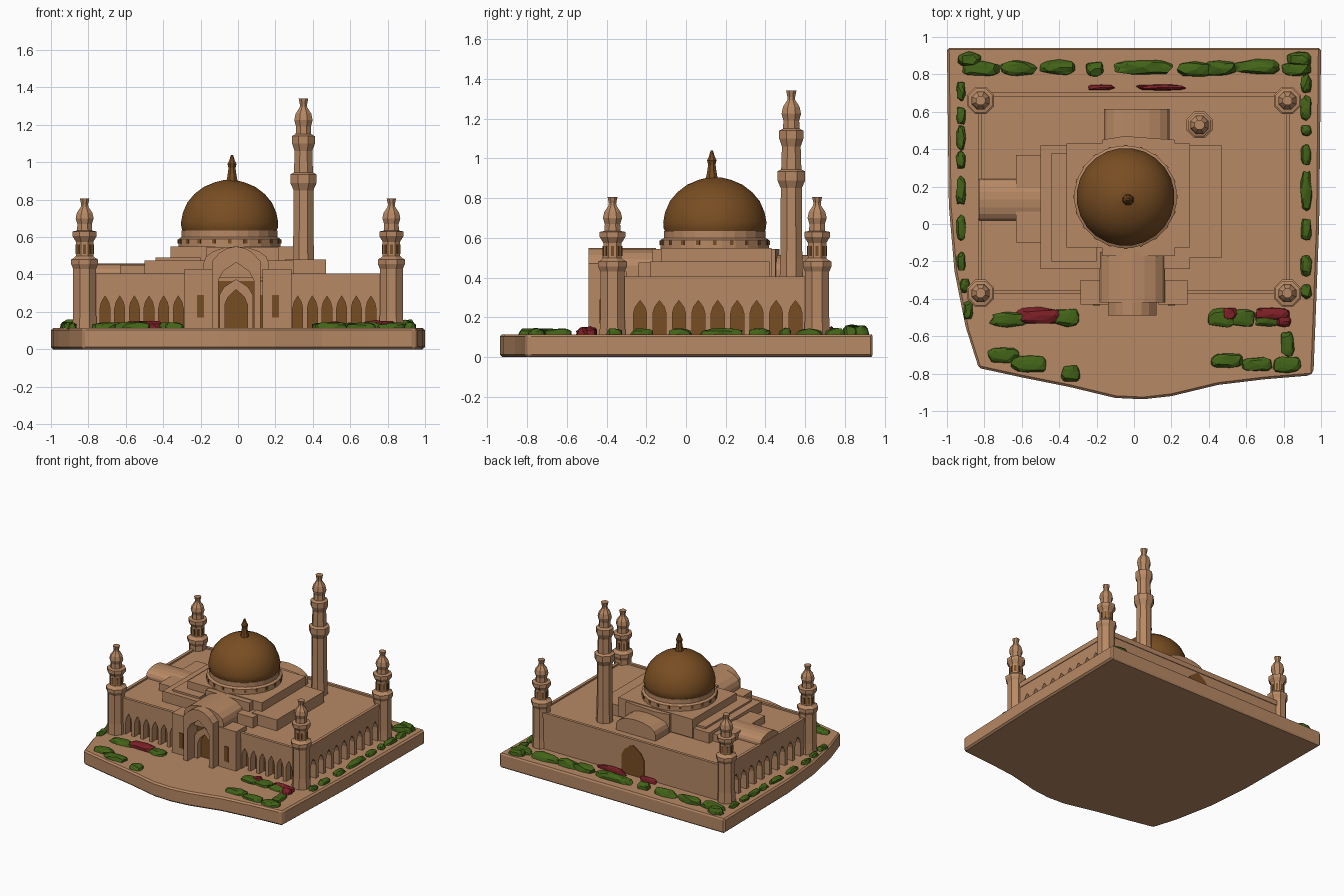
import bpy, bmesh, math, random
from mathutils import Vector

if "Cube" in bpy.data.objects:
    bpy.data.objects.remove(bpy.data.objects["Cube"])
random.seed(4)


def material(name, rgb):
    m = bpy.data.materials.new(name)
    m.diffuse_color = (*rgb, 1)
    m.use_nodes = True
    m.node_tree.nodes["Principled BSDF"].inputs["Base Color"].default_value = m.diffuse_color
    return m


STONE = material("sandstone", (0.475, 0.25, 0.128))
BROWN = material("dome_brown", (0.19, 0.075, 0.016))
GREEN = material("hedge_green", (0.055, 0.125, 0.009))
RED = material("flower_red", (0.2, 0.014, 0.019))


def finish(name, bm, mat):
    bmesh.ops.recalc_face_normals(bm, faces=bm.faces)
    me = bpy.data.meshes.new(name)
    bm.to_mesh(me)
    bm.free()
    me.materials.append(mat)
    ob = bpy.data.objects.new(name, me)
    bpy.context.collection.objects.link(ob)
    return ob


def prism(name, pts, axis, lo, hi, mat=STONE):
    """Extrude a 2D outline along an axis."""
    place = {'x': lambda a, b, t: (t, a, b),
             'y': lambda a, b, t: (a, t, b),
             'z': lambda a, b, t: (a, b, t)}[axis]
    bm = bmesh.new()
    low = [bm.verts.new(place(a, b, lo)) for a, b in pts]
    top = [bm.verts.new(place(a, b, hi)) for a, b in pts]
    n = len(pts)
    for i in range(n):
        j = (i + 1) % n
        bm.faces.new((low[i], low[j], top[j], top[i]))
    caps = [bm.faces.new(low), bm.faces.new(top)]
    bm.normal_update()
    bmesh.ops.triangulate(bm, faces=caps)
    return finish(name, bm, mat)


def box(name, x0, x1, y0, y1, z0, z1, mat=STONE):
    return prism(name, [(x0, y0), (x1, y0), (x1, y1), (x0, y1)], 'z', z0, z1, mat)


def lathe(name, profile, x, y, sides, mat=STONE, smooth=False):
    """Turn a (radius, height) profile around a vertical line."""
    bm = bmesh.new()
    rings = []
    for r, z in profile:
        rings.append([bm.verts.new((x + r * math.cos((k + .5) * math.tau / sides),
                                    y + r * math.sin((k + .5) * math.tau / sides), z))
                      for k in range(sides)])
    for a, b in zip(rings, rings[1:]):
        for k in range(sides):
            j = (k + 1) % sides
            bm.faces.new((a[k], a[j], b[j], b[k]))
    bm.faces.new(rings[0])
    bm.faces.new(rings[-1])
    ob = finish(name, bm, mat)
    if smooth:
        for p in ob.data.polygons:
            p.use_smooth = len(p.vertices) == 4
    return ob


def arch(c, w, z0, spring, peak):
    """Pointed arch outline, left foot to right foot."""
    half = [(1, z0), (1, spring), (0.72, spring + (peak - spring) * 0.5)]
    left = [(c - w * f, z) for f, z in half]
    return left + [(c, peak)] + [(2 * c - a, z) for a, z in reversed(left)]


def arcade(name, axis, u0, u1, n, lo, hi):
    """Wall pierced by a row of pointed arches."""
    step = (u1 - u0) / n
    pts = [(u0 - 0.05, 0.1)]
    for i in range(n):
        pts += arch(u0 + (i + .5) * step, step * 0.34, 0.1, 0.22, 0.285)
    pts += [(u1 + 0.05, 0.1), (u1 + 0.05, 0.375), (u0 - 0.05, 0.375)]
    prism(name, pts, axis, lo, hi)


# Ground slab with the bowed front
slab = prism("ground_slab", [
    (-1, .94), (-.99, .1), (-.96, -.25), (-.9, -.55), (-.83, -.77), (-.6, -.82),
    (-.35, -.87), (-.1, -.93), (.05, -.937), (.2, -.92), (.45, -.86), (.7, -.83),
    (.94, -.81), (.96, -.79), (.975, -.4), (.99, 0), (1, .94)], 'z', 0, 0.115)
bev = slab.modifiers.new("soft_edge", 'BEVEL')
bev.width = 0.012
bev.limit_method = 'ANGLE'

# Main hall: inner core, dark panels behind the arches, roof
box("hall_core", -.765, .765, -.305, .695, .1, .37)
box("front_shade", -.76, .76, -.311, -.304, .11, .29, BROWN)
box("left_shade", -.771, -.764, -.3, .65, .11, .29, BROWN)
box("right_shade", .764, .771, -.3, .65, .11, .29, BROWN)
box("hall_roof", -.82, .82, -.36, .69, .36, .392)
arcade("front_left_arcade", 'y', -.75, -.28, 6, -.37, -.31)
arcade("front_right_arcade", 'y', .28, .75, 6, -.37, -.31)
arcade("left_arcade", 'x', -.28, .6, 9, -.83, -.77)
arcade("right_arcade", 'x', -.28, .6, 9, .77, .83)
box("back_wall", -.82, .82, .64, .7, .1, .375)
box("front_parapet", -.83, .83, -.375, -.352, .365, .405)
box("back_parapet", -.83, .83, .682, .705, .365, .405)
for s, n in ((-1, "left"), (1, "right")):
    a, b = sorted((s * .812, s * .835))
    box(n + "_parapet", a, b, -.37, .7, .365, .405)

# Back doorway
prism("back_door", arch(-.02, .1, .11, .26, .36), 'y', .695, .706, BROWN)

# Stepped roof blocks
box("roof_tier_low", -.5, .3, -.24, .42, .38, .475)
box("roof_tier_right", .25, .47, -.18, .42, .38, .48)
box("roof_tier_left", -.63, -.4, -.1, .37, .38, .45)
box("roof_tier_front_left", -.44, -.2, -.2, .38, .4, .49)
box("roof_tier_high", -.36, .3, -.125, .43, .4, .55)
prism("roof_tier_bay", [(-.17, -.17), (.22, -.17), (.22, .45), (-.05, .47), (-.17, .45)],
      'z', .4, .545)


def vault(name, axis, c, w, z0, spring, peak, lo, hi):
    pts = [(c - w, z0)]
    for k in range(9):
        t = math.pi * (1 - k / 8)
        pts.append((c + w * math.cos(t), spring + (peak - spring) * math.sin(t)))
    prism(name, pts + [(c + w, z0)], axis, lo, hi)


vault("left_vault", 'x', .13, .11, .38, .41, .46, -.83, -.5)
vault("back_vault", 'y', .015, .175, .38, .44, .515, .4, .615)
vault("front_vault", 'y', -.01, .175, .38, .46, .55, -.42, -.15)

# Entrance: wings, gabled arch, recess and inner door frame
for s, n in ((-1, "left"), (1, "right")):
    a, b = sorted((s * .13, s * .285))
    box(n + "_entrance_wing", a, b, -.43, -.3, .1, .43)
    box(n + "_wing_window", s * .2 - .018, s * .2 + .018, -.435, -.428, .17, .29, BROWN)
hood = [(.12, .1), (.12, .47), (.08, .515), (.04, .54), (-.01, .55),
        (-.06, .54), (-.1, .515), (-.14, .47), (-.14, .1)]
prism("entrance_arch", arch(-.01, .095, .1, .37, .465) + hood, 'y', -.49, -.36)
box("entrance_recess", -.13, .11, -.37, -.34, .1, .48, BROWN)
prism("inner_door_frame", arch(-.01, .06, .1, .24, .32)
      + list(reversed(arch(-.01, .09, .1, .29, .375))), 'y', -.41, -.365)

# Drum, dome and finial
DX, DY = -.045, .145
lathe("dome_drum", [(.275, .54), (.275, .59), (.258, .6), (.258, .635)], DX, DY, 24)
for k in range(20):
    t = k * math.tau / 20
    w = box("drum_window", -.009, .009, -.003, .003, .565, .587, BROWN)
    w.location = (DX + .275 * math.sin(t), DY - .275 * math.cos(t), 0)
    w.rotation_euler.z = t
lathe("dome", [(.245, .615), (.26, .65), (.262, .68), (.252, .73), (.228, .785), (.19, .83),
               (.14, .868), (.08, .893), (.03, .905)], DX, DY, 24, BROWN, True)
lathe("dome_finial", [(.034, .89), (.026, .93), (.02, .97), (.026, .99), (.016, 1.01),
                      (.006, 1.04)], -.032, .13, 8, BROWN)

# Corner minarets and the tall roof minaret
corner = [(.072, .1), (.066, .2), (.066, .43), (.078, .455), (.078, .48), (.06, .49),
          (.05, .5), (.05, .575), (.07, .605), (.07, .63), (.044, .635), (.042, .67),
          (.052, .7), (.045, .73), (.022, .762), (.02, .775), (.027, .805)]
for x in (-.82, .82):
    for y in (-.37, .66):
        lathe("corner_minaret", corner, x, y, 8)
        for k in range(8):   # narrow openings in the upper stage
            t = k * math.tau / 8
            w = box("minaret_opening", -.008, .008, -.003, .003, .51, .56, BROWN)
            w.location = (x + .047 * math.sin(t), y - .047 * math.cos(t), 0)
            w.rotation_euler.z = t
lathe("tall_minaret", [(.064, .38), (.06, .5), (.057, .85), (.076, .89), (.076, .935),
                       (.055, .945), (.051, 1.06), (.066, 1.1), (.066, 1.14), (.045, 1.15),
                       (.043, 1.19), (.053, 1.225), (.045, 1.26), (.021, 1.295),
                       (.021, 1.31), (.028, 1.342)], .35, .53, 8)


# Planting: lumpy low shrubs in rows
def shrub(name, x, y, lx, ly, h, mat=GREEN):
    bm = bmesh.new()
    bmesh.ops.create_icosphere(bm, subdivisions=2, radius=1)
    for v in bm.verts:
        f = random.uniform(.85, 1.12)
        # push toward a boxy shape
        c = Vector([math.copysign(abs(q) ** .7, q) for q in v.co]) * f
        v.co = (x + c.x * lx / 2, y + c.y * ly / 2, max(.105, .11 + c.z * h))
    finish(name, bm, mat)


for x, lx in ((-.82, .2), (-.62, .2), (-.4, .2), (-.21, .09), (.05, .32), (.33, .2),
              (.46, .18), (.66, .24), (.87, .16)):
    shrub("back_hedge", x, .835 + random.uniform(-.01, .01), lx, .08, .05)
shrub("back_corner_left", -.88, .88, .12, .08, .05)
shrub("back_corner_right", .88, .88, .14, .08, .05)
for y, ly in ((.71, .1), (.58, .1), (.46, .14), (.34, .1), (.18, .16), (-.02, .14),
              (-.2, .1), (-.33, .08), (-.46, .1)):
    shrub("left_hedge", -.925 + max(0, -y - .2) * .15, y, .05, ly, .035)
for y, ly in ((.75, .1), (.62, .13), (.5, .06), (.37, .11), (.18, .22), (-.03, .12),
              (-.22, .12), (-.36, .08)):
    shrub("right_hedge", .92, y, .06, ly, .035)
for x, y, lx, ly in ((-.67, -.51, .2, .08), (-.36, -.5, .15, .1), (.47, -.5, .15, .11),
                     (.58, -.5, .14, .1), (.72, -.51, .16, .08), (-.7, -.7, .17, .09),
                     (-.56, -.75, .2, .09), (-.34, -.8, .1, .09), (.5, -.73, .18, .08),
                     (.66, -.75, .16, .08), (.82, -.75, .16, .09), (.82, -.64, .08, .14)):
    shrub("front_bed", x, y, lx, ly, .035)
for x, y, lx, ly in ((-.51, -.49, .24, .09), (.51, -.48, .1, .07), (.74, -.48, .2, .07),
                     (.8, -.52, .08, .06), (-.18, .73, .15, .03), (.14, .73, .28, .03)):
    shrub("flower_bed", x, y, lx, ly, .042, RED)
